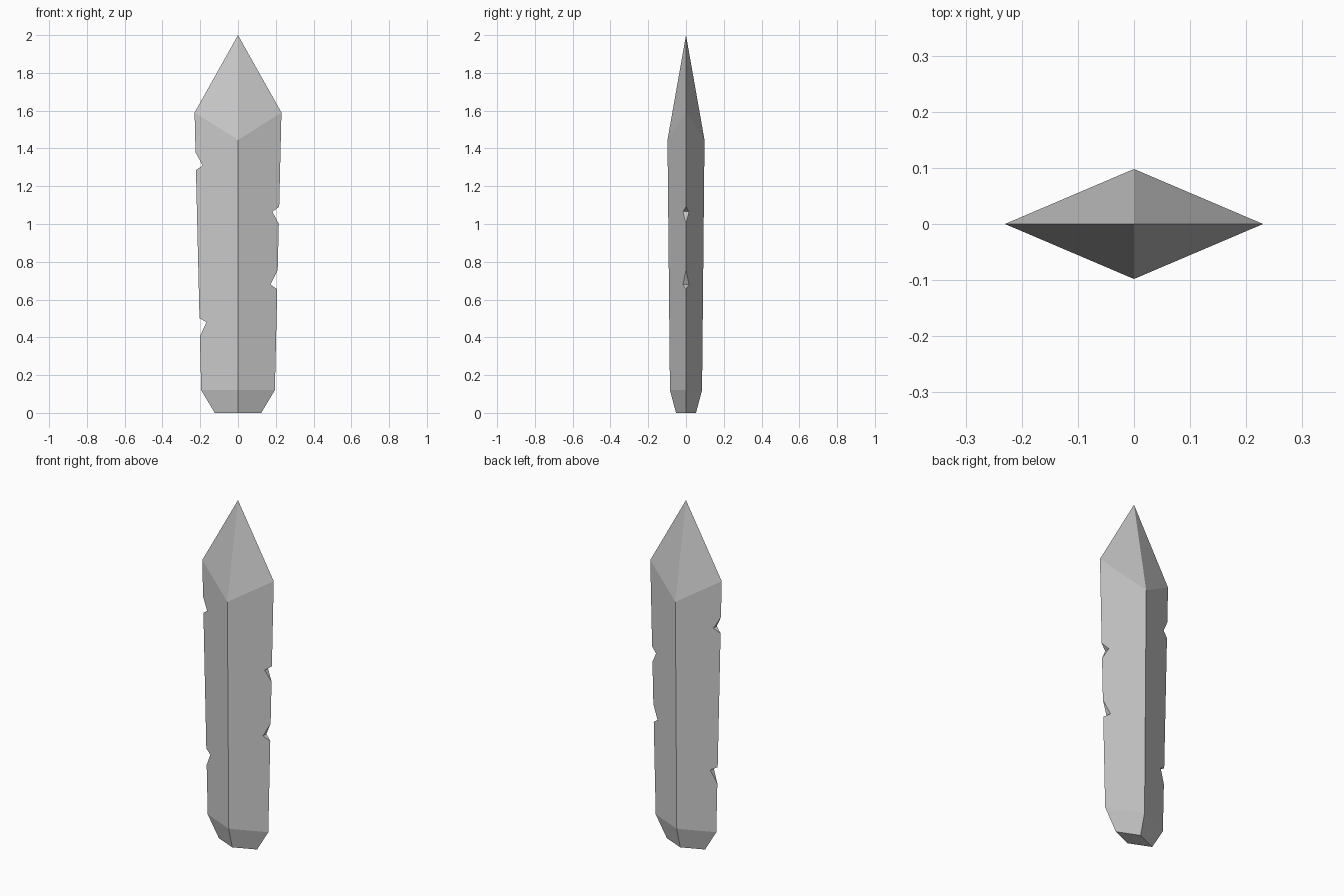
import bpy
import bmesh

cube = bpy.data.objects.get("Cube")
if cube:
    bpy.data.objects.remove(cube)

# Single stone-grey material
stone = bpy.data.materials.new("stone_grey")
stone.use_nodes = True
colour = (0.6, 0.6, 0.6, 1)
stone.diffuse_color = colour
stone.node_tree.nodes["Principled BSDF"].inputs["Base Color"].default_value = colour


def make_object(name, bm):
    bmesh.ops.recalc_face_normals(bm, faces=bm.faces)
    mesh = bpy.data.meshes.new(name)
    bm.to_mesh(mesh)
    bm.free()
    mesh.materials.append(stone)
    obj = bpy.data.objects.new(name, mesh)
    bpy.context.collection.objects.link(obj)
    return obj


# Blade: diamond rings (half width, half depth, edge height, spine height)
rings = [(0.123, 0.053, 0, 0),
         (0.195, 0.085, 0.12, 0.12),
         (0.23, 0.098, 1.59, 1.445)]
bm = bmesh.new()
loops = []
for w, d, edge_z, spine_z in rings:
    corners = [(w, 0, edge_z), (0, d, spine_z), (-w, 0, edge_z), (0, -d, spine_z)]
    loops.append([bm.verts.new(c) for c in corners])
tip = bm.verts.new((0, 0, 2))
bm.faces.new(loops[0])
for i in range(4):
    j = (i + 1) % 4
    for low, high in zip(loops, loops[1:]):
        bm.faces.new((low[i], low[j], high[j], high[i]))
    bm.faces.new((loops[-1][i], loops[-1][j], tip))
blade = make_object("blade", bm)


# Chipped notches: wedges (side, inner x, top z, inner z, bottom z)
def cut_notch(side, inner, top, mid, bottom):
    edge = 0.19 + 0.025 * mid
    reach = 3     # extend the wedge well beyond the cutting edge
    grow = lambda z: mid + (z - mid) * reach
    outer = inner + (edge - inner) * reach
    outline = [(inner, mid), (outer, grow(top)), (outer, grow(bottom))]
    bm = bmesh.new()
    face = bm.faces.new([bm.verts.new((side * x, -0.2, z)) for x, z in outline])
    out = bmesh.ops.extrude_face_region(bm, geom=[face])
    verts = [v for v in out["geom"] if isinstance(v, bmesh.types.BMVert)]
    bmesh.ops.translate(bm, verts=verts, vec=(0, 0.4, 0))
    cutter = make_object("notch_cutter", bm)
    cutter.hide_render = True
    mod = blade.modifiers.new("notch", "BOOLEAN")
    mod.operation = "DIFFERENCE"
    mod.solver = "EXACT"
    mod.object = cutter
    bpy.context.view_layer.objects.active = blade
    bpy.ops.object.modifier_apply(modifier=mod.name)
    bpy.data.objects.remove(cutter)


for notch in [(-1, 0.187, 1.375, 1.31, 1.285),
              (-1, 0.167, 0.5, 0.48, 0.405),
              (1, 0.182, 1.09, 1.065, 1.0),
              (1, 0.172, 0.75, 0.68, 0.655)]:
    cut_notch(*notch)
